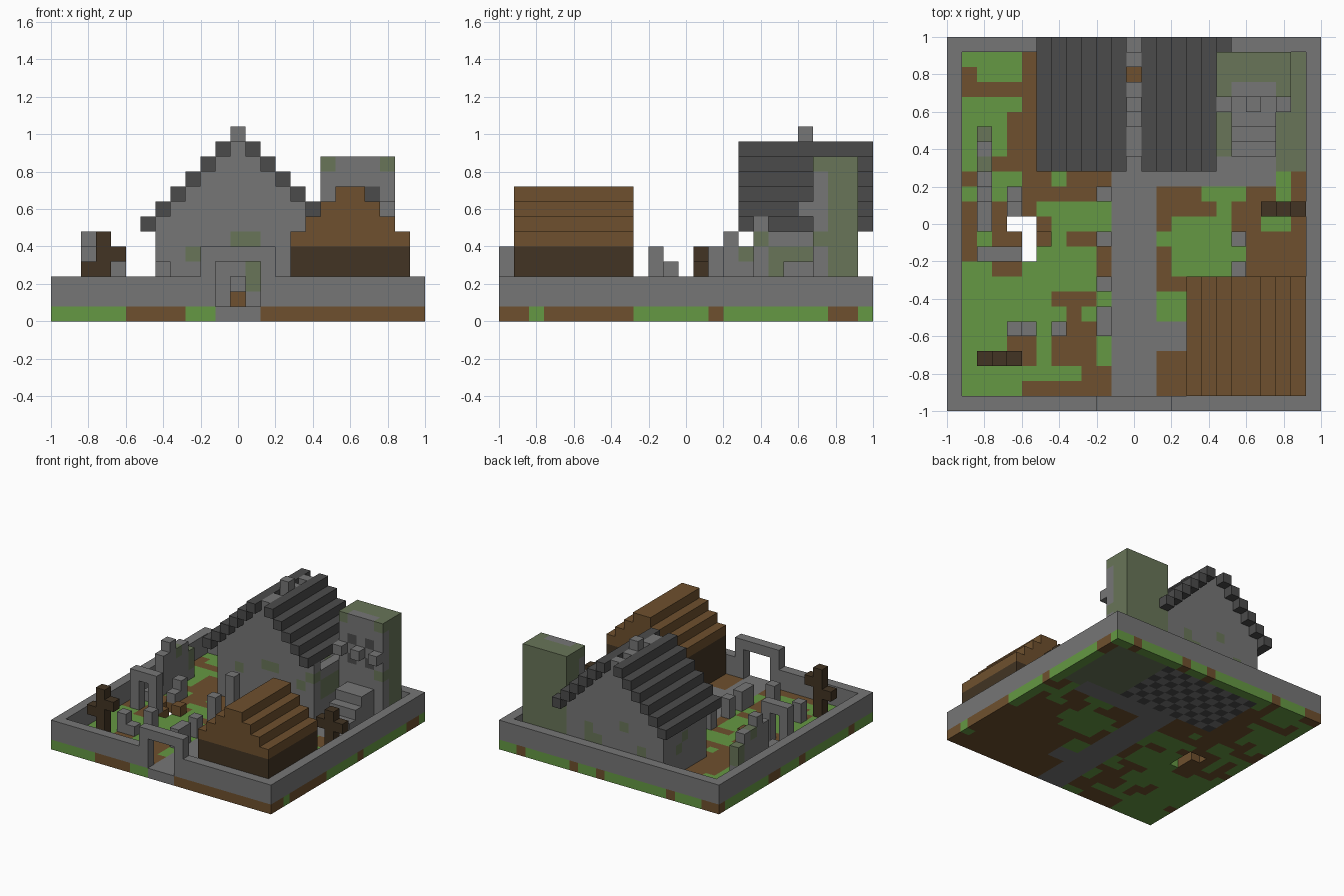
import bpy
import bmesh
import random
from mathutils import Vector

CELL = 0.08   # edge of one block; the yard is 25 x 25 blocks

if "Cube" in bpy.data.objects:
    bpy.data.objects.remove(bpy.data.objects["Cube"], do_unlink=True)


def material(name, r, g, b):
    linear = [((c / 255 + 0.055) / 1.055) ** 2.4 for c in (r, g, b)] + [1]
    m = bpy.data.materials.new(name)
    m.diffuse_color = linear
    m.use_nodes = True
    m.node_tree.nodes["Principled BSDF"].inputs["Base Color"].default_value = linear
    return m


PALETTE = {
    "grass": material("grass_green", 101, 152, 67),
    "earth": material("earth_brown", 110, 80, 46),
    "wood": material("dark_wood", 66, 52, 35),
    "stone": material("stone_grey", 118, 118, 118),
    "slate": material("roof_slate", 75, 75, 75),
    "moss": material("mossy_stone", 104, 117, 88),
}
KEYS = list(PALETTE)


def box(i0, i1, j0, j1, k0, k1, tone="stone"):
    """Blocks in an inclusive range of columns, rows and layers."""
    return {(i, j, k): tone for i in range(i0, i1 + 1)
            for j in range(j0, j1 + 1) for k in range(k0, k1 + 1)}


def build(name, cells):
    """Mesh the outer faces of a set of coloured blocks."""
    bm = bmesh.new()
    corners = {}

    def vert(p):
        key = tuple(round(c) for c in p)
        if key not in corners:
            x, y, z = key
            corners[key] = bm.verts.new((x * CELL - 1, y * CELL - 1, z * CELL))
        return corners[key]

    for cell, tone in cells.items():
        for axis in range(3):
            for side in (0, 1):
                n = list(cell)
                n[axis] += 2 * side - 1
                if tuple(n) in cells:
                    continue
                u, v = Vector(), Vector()
                u[(axis + 1) % 3] = 1
                v[(axis + 2) % 3] = 1
                o = Vector(cell)
                o[axis] += side
                loop = [o, o + u, o + u + v, o + v]
                face = bm.faces.new([vert(p) for p in (loop if side else loop[::-1])])
                face.material_index = KEYS.index(tone)
    mesh = bpy.data.meshes.new(name)
    bm.to_mesh(mesh)
    bm.free()
    for m in PALETTE.values():
        mesh.materials.append(m)
    ob = bpy.data.objects.new(name, mesh)
    bpy.context.collection.objects.link(ob)


def paint(cells, tone, *spots):
    for spot in spots:
        if spot in cells:
            cells[spot] = tone


# Ground: clumps of grass and earth, each block often copying a neighbour
rng = random.Random(4)
ground = {}
for i in range(25):
    for j in range(25):
        near = [ground[n] for n in ((i - 1, j, 0), (i, j - 1, 0)) if n in ground]
        ground[i, j, 0] = rng.choice(near + ["grass", "earth"])
# Larger grass and earth patches
for area in ((1, 2, 1, 3), (1, 2, 5, 9), (5, 9, 8, 10), (7, 10, 12, 13), (14, 15, 6, 7),
             (15, 18, 9, 12)):
    ground.update(box(*area, 0, 0, "grass"))
for area in ((16, 23, 0, 8), (3, 4, 11, 13), (8, 10, 14, 16), (9, 10, 1, 2), (7, 9, 7, 7),
             (21, 23, 9, 11), (14, 16, 13, 13)):
    ground.update(box(*area, 0, 0, "earth"))
# Mossy corner, stone path and checked chapel floor
ground.update(box(18, 23, 16, 23, 0, 0, "moss"))
for area in ((11, 13, 0, 16), (14, 21, 15, 16), (14, 15, 4, 5)):
    ground.update(box(*area, 0, 0))
for i, j, k in box(7, 17, 17, 23, 0, 0):
    ground[i, j, k] = ("slate", "stone")[(i + j) % 2]
# Open grave
for pit in ((4, 12, 0), (5, 12, 0), (5, 11, 0), (5, 10, 0)):
    del ground[pit]
build("ground", ground)

# Yard wall with the entrance arch
wall = {c: t for c, t in box(0, 24, 0, 24, 1, 2).items()
        if c[0] in (0, 24) or c[1] in (0, 24)}
wall.update(box(10, 14, 0, 0, 1, 4))
for gap in box(11, 13, 0, 0, 1, 3):
    del wall[gap]
build("yard_wall", wall)

# Chapel: hollow walls, stepped gables, doorway, moss
chapel = {c: t for c, t in box(7, 17, 17, 23, 1, 5).items()
          if c[0] in (7, 17) or c[1] in (17, 23)}
for step in range(6):
    for j in (17, 23):
        chapel.update(box(7 + step, 17 - step, j, j, 6 + step, 6 + step))
for gap in box(12, 12, 17, 17, 1, 2):
    del chapel[gap]
paint(chapel, "moss", (9, 17, 4), (12, 17, 5), (13, 17, 5), (13, 17, 2), (13, 17, 3),
      (16, 17, 4), (17, 17, 5), (15, 17, 2), (14, 23, 3), (15, 23, 3), (15, 23, 4),
      (9, 23, 3), (11, 23, 5), (7, 21, 3), (7, 20, 4))
paint(chapel, "moss", *box(17, 17, 18, 20, 3, 4))
build("chapel_walls", chapel)

# Stepped slate roof, with the lowest right course mostly fallen
roof = {}
for step in range(6):
    for i in (6 + step, 18 - step):
        roof.update(box(i, i, 24 if i == 18 else 16, 24, 6 + step, 6 + step, "slate"))
build("chapel_roof", roof)
ridge = box(12, 12, 18, 18, 11, 11)
ridge.update(box(12, 12, 20, 21, 11, 11))
ridge.update(box(12, 12, 20, 20, 12, 12))
build("roof_ridge", ridge)
build("altar", box(12, 12, 22, 22, 1, 1, "earth"))

# Carved monument with a mossy back, and its steps
build("monument_back", box(18, 22, 22, 23, 1, 10, "moss"))
front = box(18, 22, 21, 21, 1, 10)
paint(front, "moss", (18, 21, 10), (22, 21, 10), (22, 21, 5))
paint(front, "slate", (19, 21, 8), (21, 21, 8), (19, 21, 6), (21, 21, 6))
for i in (18, 20, 22):
    front[i, 20, 7] = "stone"
build("monument_front", front)
steps = {}
for n in range(3):
    steps.update(box(19, 21, 17 + n, 20, n + 1, n + 1))
build("monument_steps", steps)

# Wooden shed with a stepped roof
build("shed_walls", box(16, 23, 1, 8, 1, 4, "wood"))
shed_roof = {}
for n in range(4):
    shed_roof.update(box(16 + n, 23 - n, 1, 8, 5 + n, 5 + n, "earth"))
build("shed_roof", shed_roof)

# Wooden grave crosses; the first is crooked
for name, i, j, top, low, high in (("crooked_cross", 3, 3, 5, 3, 4),
                                   ("small_cross", 22, 13, 4, 3, 3)):
    cross = box(i, i, j, j, 1, top, "wood")
    cross[i - 1, j, low] = "wood"
    cross[i + 1, j, high] = "wood"
    build(name, cross)

# Ruined wall and archway at the side of the yard
ruin = {}
for n, height in enumerate((4, 5, 4, 4, 3)):
    ruin.update(box(2, 2, 14 + n, 14 + n, 1, height))
ruin.update(box(2, 2, 12, 13, 1, 1))
paint(ruin, "moss", (2, 16, 4), (2, 18, 3), (2, 18, 2))
build("ruined_wall", ruin)
arch = box(2, 4, 10, 10, 4, 4)
for i in (2, 4):
    arch.update(box(i, i, 10, 10, 1, 3))
build("ruined_arch", arch)

# Headstones and the heap beside the open grave
for i, j, height in ((10, 14, 4), (10, 11, 3), (10, 8, 2), (10, 6, 2), (10, 5, 2),
                     (4, 5, 2), (5, 5, 1), (7, 5, 3), (4, 14, 2), (4, 13, 1),
                     (19, 11, 2), (19, 9, 2)):
    build("headstone", box(i, i, j, j, 1, height))
build("earth_heap", box(6, 6, 11, 11, 1, 1, "earth"))
